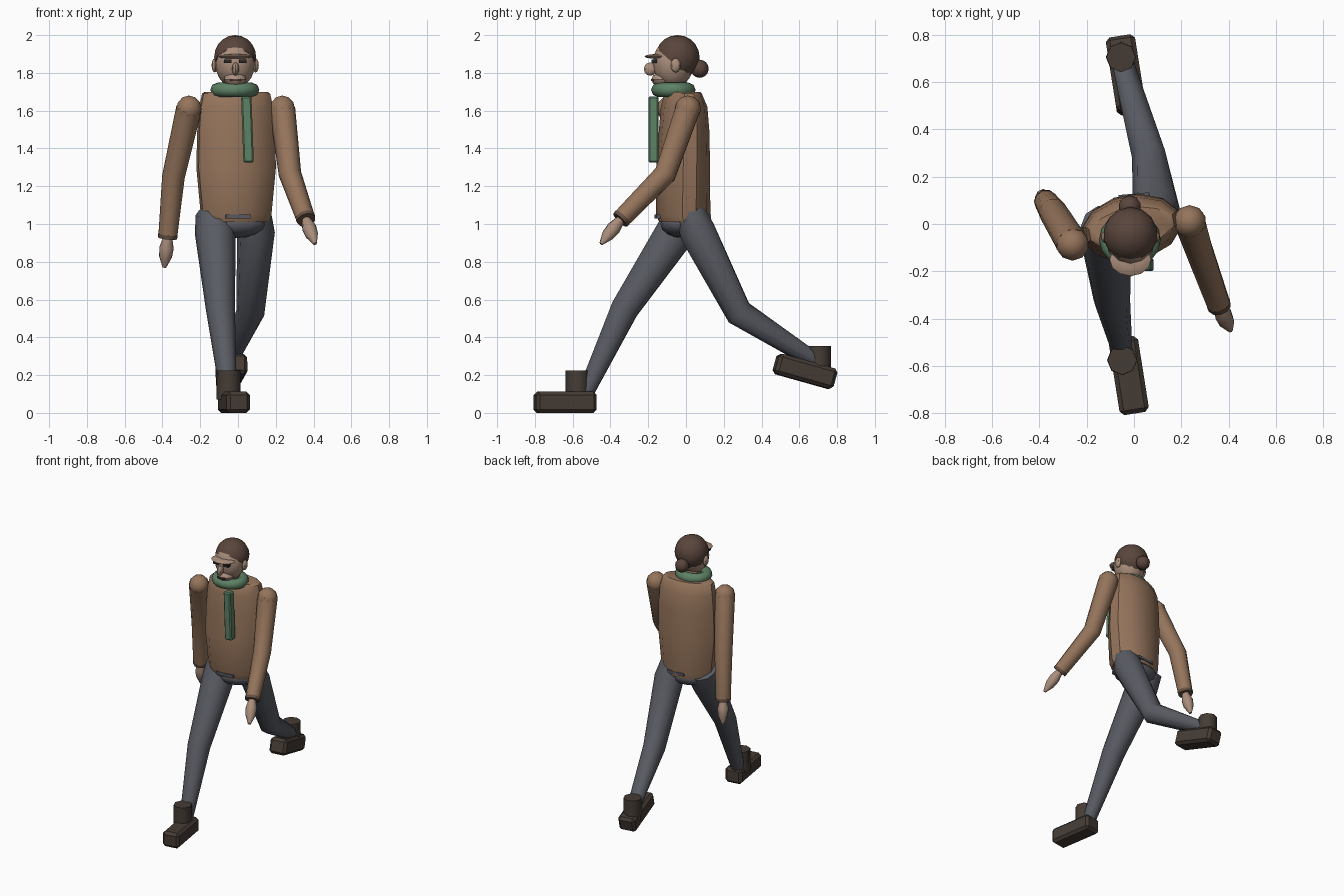
import bpy, bmesh, math
from mathutils import Vector, Matrix, Euler

if "Cube" in bpy.data.objects:
    bpy.data.objects.remove(bpy.data.objects["Cube"])


def mat(name, r, g, b):
    m = bpy.data.materials.new(name)
    m.diffuse_color = (r, g, b, 1)
    m.use_nodes = True
    m.node_tree.nodes["Principled BSDF"].inputs["Base Color"].default_value = m.diffuse_color
    return m


COAT = mat("coat_brown", .30, .175, .105)
CUFF = mat("cuff_brown", .13, .08, .055)
TROUSER = mat("trouser_grey", .10, .105, .125)
BOOT = mat("boot_brown", .06, .045, .035)
SKIN = mat("skin", .40, .27, .20)
HAIR = mat("hair_brown", .10, .06, .045)
SCARF = mat("scarf_green", .11, .22, .13)
DARK = mat("eye_dark", .02, .02, .02)


def finish(name, bm, material, angle=35):
    bmesh.ops.recalc_face_normals(bm, faces=bm.faces[:])
    me = bpy.data.meshes.new(name)
    bm.to_mesh(me)
    bm.free()
    me.materials.append(material)
    ob = bpy.data.objects.new(name, me)
    bpy.context.collection.objects.link(ob)
    bpy.ops.object.select_all(action='DESELECT')
    ob.select_set(True)
    bpy.context.view_layer.objects.active = ob
    bpy.ops.object.shade_smooth_by_angle(angle=math.radians(angle))
    return ob


def loft(name, rings, material, angle=35):
    bm = bmesh.new()
    loops = [[bm.verts.new(p) for p in ring] for ring in rings]
    n = len(loops[0])
    for a, b in zip(loops, loops[1:]):
        for i in range(n):
            bm.faces.new((a[i], a[(i + 1) % n], b[(i + 1) % n], b[i]))
    bm.faces.new(loops[0])
    bm.faces.new(loops[-1])
    return finish(name, bm, material, angle)


def tube(name, points, radii, material, sides=10, angle=40):
    # limb: round rings mitred along a path
    pts = [Vector(p) for p in points]
    rings = []
    for i, (p, r) in enumerate(zip(pts, radii)):
        d = (pts[min(i + 1, len(pts) - 1)] - pts[max(i - 1, 0)]).normalized()
        u = d.cross(Vector((0, 1, 0)) if abs(d.y) < .8 else Vector((0, 0, 1))).normalized()
        v = d.cross(u)
        rings.append([p + r * (math.cos(t) * u + math.sin(t) * v)
                      for t in (2 * math.pi * k / sides for k in range(sides))])
    return loft(name, rings, material, angle)


def ball(name, c, size, material, u=12, v=8, cut=None):
    bm = bmesh.new()
    bmesh.ops.create_uvsphere(bm, u_segments=u, v_segments=v, radius=1,
                              matrix=Matrix.Translation(c) @ Matrix.Diagonal((*size, 1)))
    if cut:
        g = bm.verts[:] + bm.edges[:] + bm.faces[:]
        bmesh.ops.bisect_plane(bm, geom=g, plane_co=cut[0], plane_no=cut[1], clear_inner=True)
        bmesh.ops.holes_fill(bm, edges=[e for e in bm.edges if e.is_boundary])
    return finish(name, bm, material, 40)


def box(name, c, size, material, rot=(0, 0, 0), bevel=0.0):
    bm = bmesh.new()
    bmesh.ops.create_cube(bm, size=1, matrix=Matrix.Diagonal((*size, 1)))
    if bevel:
        bmesh.ops.bevel(bm, geom=bm.edges[:], offset=bevel, segments=1, affect='EDGES')
    turn = Euler([math.radians(a) for a in rot]).to_matrix().to_4x4()
    bm.transform(Matrix.Translation(c) @ turn)
    return finish(name, bm, material, 20)


# Coat: stacked twelve-sided ovals, turned slightly with the stride
rings = []
for z, cy, rx, ry in ((1.01, -.01, .18, .13), (1.05, -.015, .19, .142), (1.3, -.015, .215, .14),
                      (1.5, -.01, .21, .13), (1.62, -.01, .20, .12), (1.69, -.015, .185, .095),
                      (1.70, -.015, .17, .085)):
    m = Matrix.Translation((-.01, cy, z)) @ Matrix.Rotation(math.radians(10), 4, 'Z')
    rings.append([m @ Vector((rx * math.cos(t), ry * math.sin(t), 0))
                  for t in ((k + .5) * math.pi / 6 for k in range(12))])
loft("coat", rings, COAT)

# Hips and belt plates
ball("hips", (-.015, -.01, 1.0), (.165, .125, .075), TROUSER)
for name, y in (("front_belt", -.15), ("back_belt", .118)):
    box(name, (0, y, 1.04), (.13, .02, .02), TROUSER, (0, 0, 5))

# Legs
tube("front_leg", [(-.125, -.01, 1.05), (-.12, -.06, .95), (-.093, -.325, .55), (-.052, -.53, .11)],
     (.10, .108, .077, .045), TROUSER)
tube("back_leg", [(.09, .02, 1.06), (.095, .06, .96), (.065, .28, .53), (-.05, .69, .27)],
     (.085, .10, .075, .045), TROUSER)

# Boots: bevelled foot and ankle shaft
for side, foot, pitch, shaft in (("front", (-.022, -.64, .056), 0, (-.05, -.575, .07)),
                                 ("back", (-.034, .63, .22), -15.5, (-.055, .705, .20))):
    box(side + "_boot", foot, (.125, .325, .112), BOOT, (pitch, 0, 9), .018)
    x, y, z = shaft
    tube(side + "_boot_shaft", [(x, y, z), (x, y, z + .155)], (.064, .062), BOOT, 8, 50)

# Arms: shoulder ball, sleeve, cuff and hand
for side, sh, el, wr, tip in (
        ("left", (.235, .01, 1.61), (.275, -.11, 1.265), (.36, -.345, 1.025), (.408, -.45, .895)),
        ("right", (-.26, -.085, 1.61), (-.342, .05, 1.25), (-.372, .095, .93), (-.39, .125, .77))):
    S, E, W, T = (Vector(p) for p in (sh, el, wr, tip))
    ball(side + "_shoulder", S, (.07, .07, .07), COAT, 10, 6)
    tube(side + "_sleeve", [S, E, W], (.068, .06, .05), COAT)
    d = (W - E).normalized()
    tube(side + "_cuff", [W - d * .015, W + d * .006], (.052, .05), CUFF)
    tube(side + "_hand", [W, W.lerp(T, .35), W.lerp(T, .65), T], (.024, .038, .034, .01), SKIN, 8, 50)

# Neck, scarf loop and hanging end
tube("neck", [(-.015, -.05, 1.65), (-.015, -.055, 1.80)], (.06, .06), SKIN)
loop = bmesh.new()
verts = []
for i in range(16):
    a = 2 * math.pi * i / 16
    verts.append([loop.verts.new((-.017 + math.cos(a) * (.092 + .038 * math.cos(b)),
                                  -.067 + math.sin(a) * (.08 + .038 * math.cos(b)),
                                  1.71 + .038 * math.sin(b)))
                  for b in (2 * math.pi * k / 8 for k in range(8))])
for i in range(16):
    for k in range(8):
        loop.faces.new((verts[i][k], verts[i - 15][k], verts[i - 15][k - 7], verts[i][k - 7]))
finish("scarf_loop", loop, SCARF, 50)
box("scarf_end", (.05, -.172, 1.50), (.055, .055, .35), SCARF, (0, -2, 0), .008)

# Head, hair and bun
ball("face", (-.015, -.068, 1.85), (.105, .108, .13), SKIN, 12, 10)
ball("hair", (-.015, -.045, 1.883), (.114, .117, .117), HAIR, 14, 10,
     ((0, -.14, 1.915), (0, .66, .75)))
ball("bun", (-.018, .072, 1.822), (.048, .048, .048), HAIR, 10, 8)

# Brow visor, eyes, nose, mouth and ears
ball("brow", (-.015, -.15, 1.887), (.088, .07, .013), SKIN, 12, 6)
for side, x in (("left", .025), ("right", -.055)):
    box(side + "_eye", (x, -.168, 1.862), (.04, .03, .018), DARK)
ball("nose", (-.013, -.19, 1.82), (.019, .033, .035), SKIN, 8, 6)
ball("chin", (-.015, -.125, 1.765), (.062, .058, .04), SKIN, 10, 6)
box("mouth", (-.013, -.176, 1.763), (.06, .02, .01), HAIR)
for side, s in (("left", 1), ("right", -1)):
    ball(side + "_ear", (-.015 + s * .108, -.055, 1.84), (.017, .026, .038), SKIN, 8, 6)
